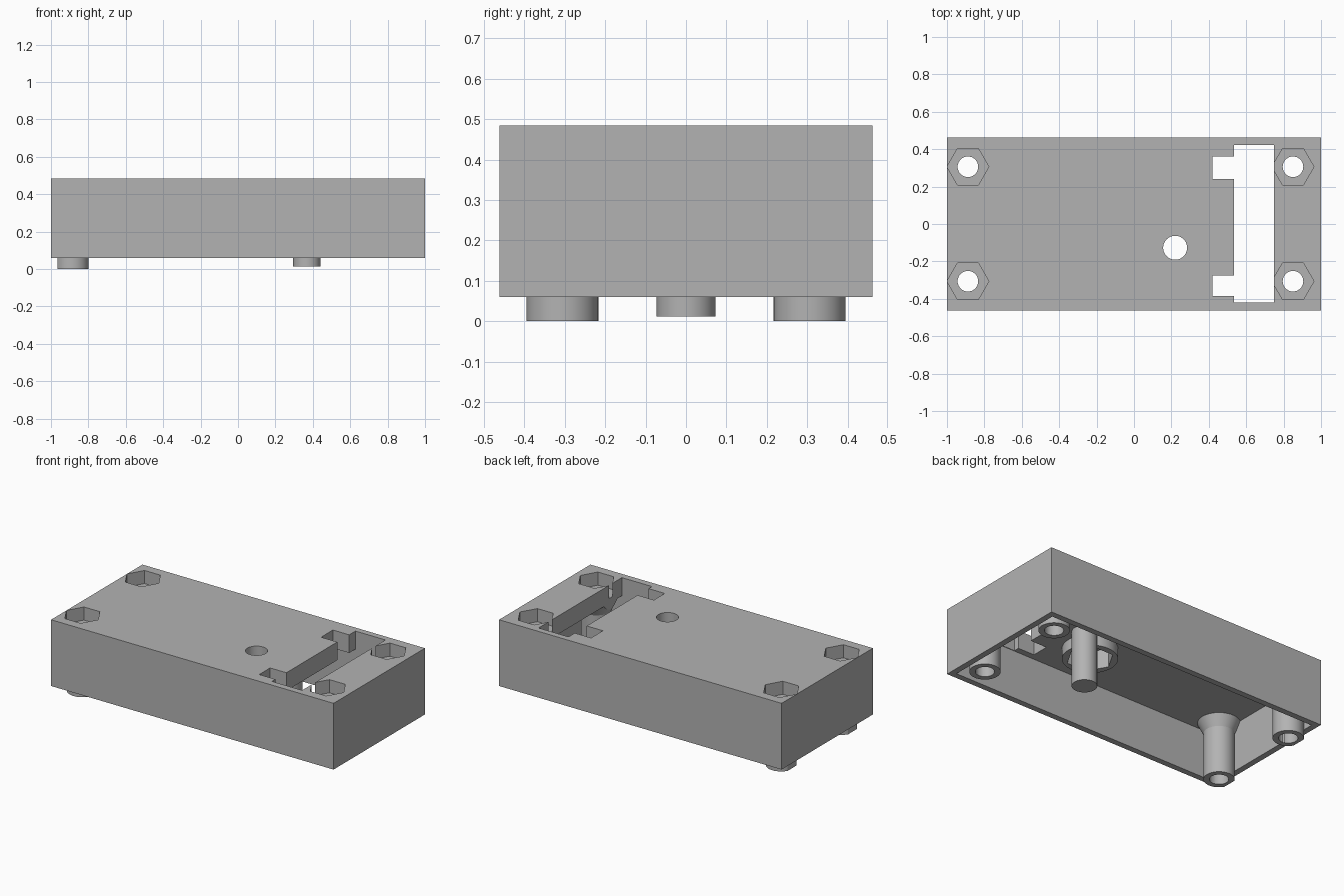
import bpy, bmesh
from math import pi, radians
from mathutils import Matrix

if "Cube" in bpy.data.objects:
    bpy.data.objects.remove(bpy.data.objects["Cube"], do_unlink=True)

grey = bpy.data.materials.new("plain_grey")
grey.use_nodes = True
COLOR = (0.45, 0.45, 0.45, 1)
grey.diffuse_color = COLOR
grey.node_tree.nodes["Principled BSDF"].inputs["Base Color"].default_value = COLOR

BOTTOM, TOP, CEILING = 0.06, 0.484, 0.368
INNER_X, INNER_Y = 0.962, 0.424


def finish(name, bm):
    bmesh.ops.recalc_face_normals(bm, faces=bm.faces)
    mesh = bpy.data.meshes.new(name)
    bm.to_mesh(mesh)
    bm.free()
    mesh.materials.append(grey)
    obj = bpy.data.objects.new(name, mesh)
    bpy.context.collection.objects.link(obj)
    return obj


def box(name, x0, x1, y0, y1, z0, z1):
    bm = bmesh.new()
    bmesh.ops.create_cube(bm, size=1)
    bmesh.ops.scale(bm, vec=(x1 - x0, y1 - y0, z1 - z0), verts=bm.verts)
    bmesh.ops.translate(bm, vec=((x0 + x1) / 2, (y0 + y1) / 2, (z0 + z1) / 2), verts=bm.verts)
    return finish(name, bm)


def prism(name, x, y, r, z0, z1, sides=48):
    bm = bmesh.new()
    place = Matrix.Translation((x, y, (z0 + z1) / 2)) @ Matrix.Rotation(pi / 2, 4, 'Z')
    bmesh.ops.create_cone(bm, cap_ends=True, segments=sides, radius1=r, radius2=r,
                          depth=z1 - z0, matrix=place)
    return finish(name, bm)


def standoff(name, x, y, z0):
    # Post with a flared root, trimmed flush with the side wall
    bm = bmesh.new()
    profile = [(0, z0), (0.089, z0), (0.089, 0.30), (0.127, 0.375), (0.127, 0.42), (0, 0.42)]
    pts = [bm.verts.new((x + r, y, z)) for r, z in profile]
    edges = [bm.edges.new(pair) for pair in zip(pts, pts[1:])]
    bmesh.ops.spin(bm, geom=pts + edges, cent=(x, y, 0), axis=(0, 0, 1),
                   angle=2 * pi, steps=48)
    bmesh.ops.remove_doubles(bm, verts=bm.verts, dist=0.0001)
    if x < 0:
        cut = bmesh.ops.bisect_plane(bm, geom=bm.verts[:] + bm.edges[:] + bm.faces[:],
                                     plane_co=(-0.965, 0, 0), plane_no=(-1, 0, 0),
                                     clear_outer=True)
        rim = [e for e in cut["geom_cut"] if isinstance(e, bmesh.types.BMEdge)]
        bmesh.ops.holes_fill(bm, edges=rim, sides=0)
    return finish(name, bm)


def combine(target, tool, operation):
    mod = target.modifiers.new("combine", 'BOOLEAN')
    mod.operation, mod.object, mod.solver = operation, tool, 'EXACT'
    bpy.context.view_layer.objects.active = target
    bpy.ops.object.modifier_apply(modifier=mod.name)
    bpy.data.objects.remove(tool, do_unlink=True)


# Open-bottomed shell
case = box("enclosure_lid", -1, 1, -0.462, 0.462, BOTTOM, TOP)
combine(case, box("cavity", -INNER_X, INNER_X, -INNER_Y, INNER_Y, -0.1, CEILING), 'DIFFERENCE')

# Corner standoffs, locating peg and nut holder
corners = [(x, y) for x in (-0.888, 0.85) for y in (-0.306, 0.306)]
for x, y in corners:
    combine(case, standoff("standoff", x, y, 0 if x < 0 else BOTTOM + 0.002), 'UNION')
NUT = (0.22, -0.127)
combine(case, prism("nut_holder", *NUT, 0.16, 0.30, 0.42), 'UNION')
combine(case, prism("peg", 0.368, 0, 0.073, 0.012, 0.40), 'UNION')

# Screw holes with hexagonal pockets in the top
for x, y in corners:
    combine(case, prism("screw_hole", x, y, 0.055, -0.1, 0.6), 'DIFFERENCE')
    combine(case, prism("nut_pocket", x, y, 0.112, 0.40, 0.6, 6), 'DIFFERENCE')

# Centre hole with a nut recess beneath, leaving the peg whole
combine(case, prism("centre_hole", *NUT, 0.064, 0.2, 0.6), 'DIFFERENCE')
recess = prism("nut_recess", *NUT, 0.137, 0.25, 0.42, 6)
combine(recess, prism("peg_clearance", 0.368, 0, 0.073, 0.2, 0.5), 'DIFFERENCE')
combine(case, recess, 'DIFFERENCE')

# Connector slot with two side notches
slot = box("slot", 0.535, 0.748, -0.42, 0.423, 0.25, 0.6)
for y0, y1 in ((0.24, 0.36), (-0.385, -0.275)):
    combine(slot, box("notch", 0.42, 0.6, y0, y1, 0.25, 0.6), 'UNION')
combine(case, slot, 'DIFFERENCE')

case.data.materials.clear()
case.data.materials.append(grey)
for poly in case.data.polygons:
    poly.material_index = 0
bpy.ops.object.select_all(action='DESELECT')
case.select_set(True)
bpy.context.view_layer.objects.active = case
bpy.ops.object.shade_smooth_by_angle(angle=radians(25))
